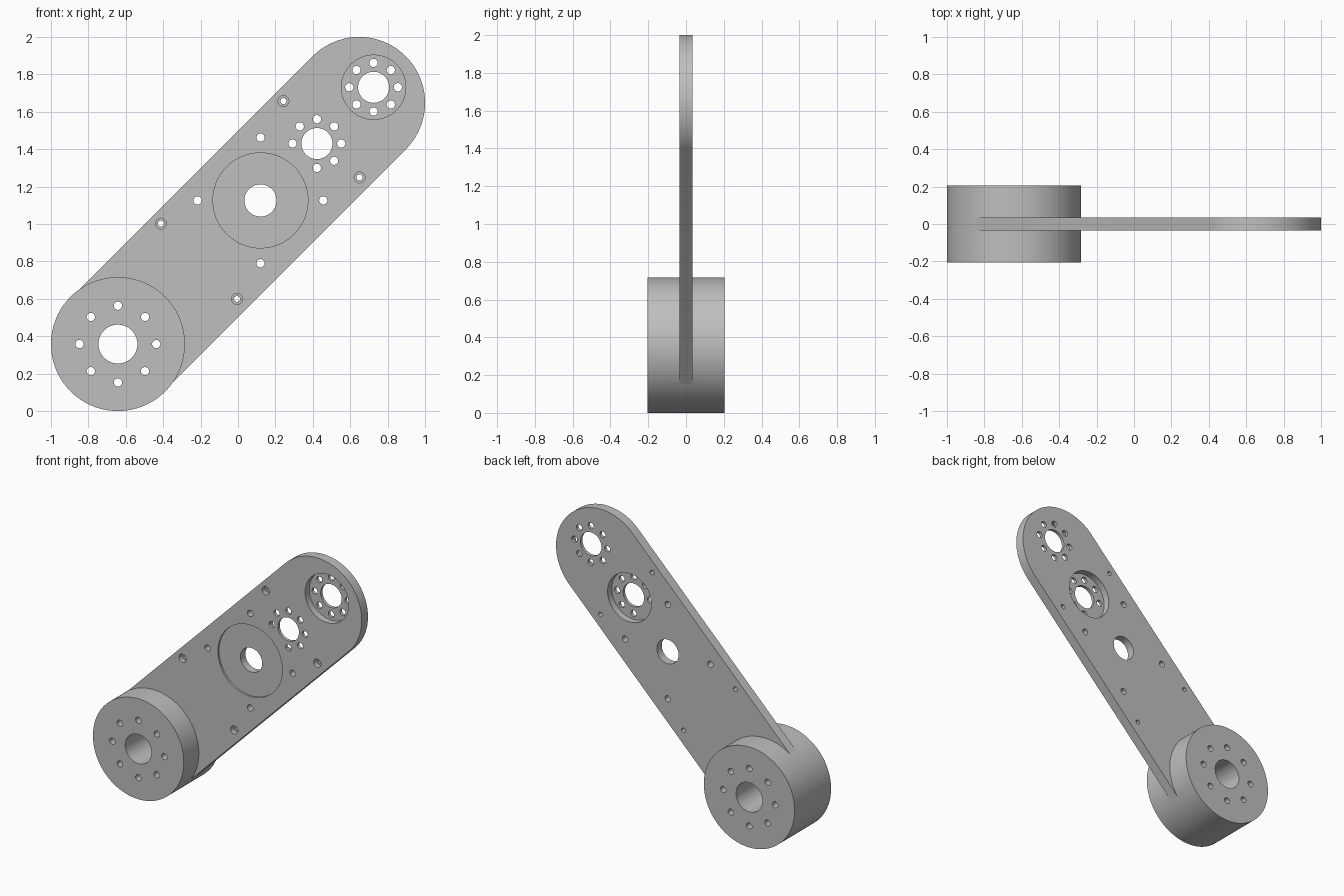
import bpy, bmesh
from math import sin, cos, pi, radians

cube = bpy.data.objects.get("Cube")
if cube:
    bpy.data.objects.remove(cube, do_unlink=True)

HUB, TIP = (-0.642, 0.358), (0.648, 1.648)   # x, z of the two arm ends
HUB_R, ARM_R = 0.358, 0.352
HUB_Y, ARM_Y = 0.205, 0.035                  # half thicknesses


def arc(centre, r, start=0.0, sweep=2 * pi, n=64):
    """Points around a centre in the x-z plane."""
    closed = sweep >= 2 * pi
    steps = n if closed else n - 1
    return [(centre[0] + r * cos(start + sweep * i / steps),
             centre[1] + r * sin(start + sweep * i / steps)) for i in range(n)]


def prisms(name, items):
    """One object of prisms, each a profile extruded between two y values."""
    bm = bmesh.new()
    for points, y0, y1 in items:
        face = bm.faces.new([bm.verts.new((x, y0, z)) for x, z in points])
        out = bmesh.ops.extrude_face_region(bm, geom=[face])
        new = [v for v in out["geom"] if isinstance(v, bmesh.types.BMVert)]
        bmesh.ops.translate(bm, verts=new, vec=(0, y1 - y0, 0))
    bmesh.ops.recalc_face_normals(bm, faces=bm.faces)
    mesh = bpy.data.meshes.new(name)
    bm.to_mesh(mesh)
    bm.free()
    obj = bpy.data.objects.new(name, mesh)
    bpy.context.collection.objects.link(obj)
    return obj


def combine(target, tool, operation):
    """Apply a boolean and discard the tool."""
    mod = target.modifiers.new(operation.title(), "BOOLEAN")
    mod.operation, mod.solver, mod.object = operation, "EXACT", tool
    bpy.context.view_layer.objects.active = target
    bpy.ops.object.modifier_apply(modifier=mod.name)
    bpy.data.objects.remove(tool, do_unlink=True)


def ring(centre, r, count, skip=()):
    """Centres of a bolt circle."""
    return [p for i, p in enumerate(arc(centre, r, n=count)) if i not in skip]


# Arm plate with a round tip, merged with the thick hub
diag = radians(45)
square_end = [(HUB[0] + s * ARM_R * cos(diag), HUB[1] - s * ARM_R * sin(diag))
              for s in (-1, 1)]
arm = prisms("link_arm", [(arc(TIP, ARM_R, -diag, pi, 64) + square_end, -ARM_Y, ARM_Y)])
hub = prisms("hub", [(arc(HUB, HUB_R, n=128), -HUB_Y, HUB_Y)])
combine(arm, hub, "UNION")

# Centres of the features along the arm
OUTER, INNER, MIDDLE = (0.725, 1.731), (0.422, 1.430), (0.120, 1.126)
SCREWS = [(0.243, 1.657), (0.650, 1.249), (-0.412, 1.002), (-0.005, 0.599)]

# Recesses: front pocket, back pocket, shallow front disc, screw counterbores
recesses = [(arc(OUTER, 0.172), -0.1, 0.013),
            (arc(INNER, 0.172), -0.013, 0.1),
            (arc(MIDDLE, 0.254, n=96), -0.1, -0.022)]
recesses += [(arc(c, 0.029, n=32), -0.1, 0.0) for c in SCREWS]
combine(arm, prisms("recess_cutter", recesses), "DIFFERENCE")

# Through holes: bores, bolt circles and screw holes
bores = [(HUB, 0.104), (MIDDLE, 0.086), (OUTER, 0.083), (INNER, 0.083)]
bolts = (ring(HUB, 0.205, 8) + ring(MIDDLE, 0.336, 4)
         + ring(OUTER, 0.130, 8) + ring(INNER, 0.130, 8, skip=(5,)))
holes = [(arc(c, r), -0.4, 0.4) for c, r in bores]
holes += [(arc(c, 0.022, n=32), -0.4, 0.4) for c in bolts]
holes += [(arc(c, 0.016, n=24), -0.4, 0.4) for c in SCREWS]
combine(arm, prisms("hole_cutter", holes), "DIFFERENCE")

# Plain grey finish
grey = bpy.data.materials.new("plain grey")
grey.use_nodes = True
colour = (0.52, 0.52, 0.52, 1.0)
grey.diffuse_color = colour
grey.node_tree.nodes["Principled BSDF"].inputs["Base Color"].default_value = colour
arm.data.materials.clear()
arm.data.materials.append(grey)
for poly in arm.data.polygons:
    poly.material_index = 0

bpy.ops.object.select_all(action="DESELECT")
arm.select_set(True)
bpy.context.view_layer.objects.active = arm
bpy.ops.object.shade_smooth_by_angle(angle=radians(30))
